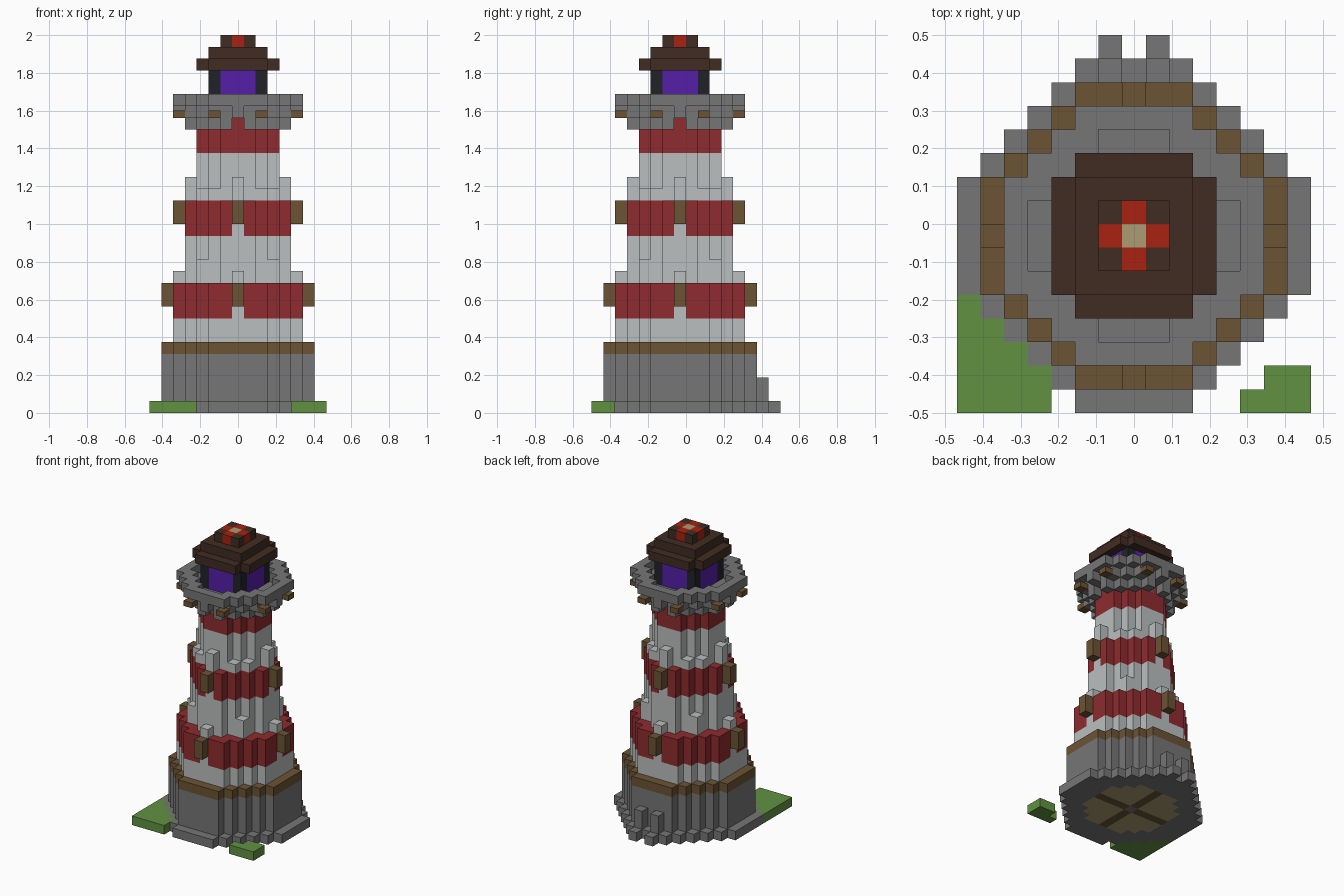
import bpy
import bmesh

if "Cube" in bpy.data.objects:
    bpy.data.objects.remove(bpy.data.objects["Cube"], do_unlink=True)

U = 1 / 16          # edge of one block
Y0 = -U / 2         # tower axis


def srgb(c):
    c /= 255
    return c / 12.92 if c <= 0.04045 else ((c + 0.055) / 1.055) ** 2.4


def material(name, r, g, b):
    m = bpy.data.materials.new(name)
    m.use_nodes = True
    col = (srgb(r), srgb(g), srgb(b), 1)
    m.diffuse_color = col
    bsdf = next(n for n in m.node_tree.nodes if n.type == 'BSDF_PRINCIPLED')
    bsdf.inputs["Base Color"].default_value = col
    bsdf.inputs["Roughness"].default_value = 0.9
    return m


STONE = material("stone_grey", 118, 118, 118)
WOOD = material("wood_brown", 107, 83, 52)
WHITE = material("plaster_white", 187, 191, 191)
RED = material("band_red", 142, 43, 46)
ROOF = material("roof_dark_brown", 64, 44, 34)
CAP = material("cap_red", 168, 34, 17)
TAN = material("sand_tan", 172, 156, 115)
GLASS = material("glass_purple", 86, 31, 168)
FRAME = material("frame_black", 33, 34, 42)
GRASS = material("grass_green", 98, 145, 66)


def octagon(r, s):
    """Cells of a stepped octagon: half-width r, corners cut at |i|+|j| > s."""
    span = range(-r, r + 1)
    return {(i, j) for i in span for j in span if abs(i) + abs(j) <= s}


def around(i, j):
    """A cell with all its mirror images and quarter turns."""
    return {(a * p, b * q) for p, q in ((i, j), (j, i)) for a in (1, -1) for b in (1, -1)}


def blocks(name, cells, z0, z1, mats, rule=None):
    """Extrude a set of grid cells from layer z0 to layer z1, outer faces only."""
    bm = bmesh.new()

    def quad(cell, pts):
        f = bm.faces.new([bm.verts.new((x * U, y * U + Y0, z * U)) for x, y, z in pts])
        f.normal_update()
        if rule:
            f.material_index = rule(cell, f.normal)

    for i, j in sorted(cells):
        ring = [(i - .5, j - .5), (i + .5, j - .5), (i + .5, j + .5), (i - .5, j + .5)]
        quad((i, j), [(x, y, z1) for x, y in ring])
        quad((i, j), [(x, y, z0) for x, y in reversed(ring)])
        for k, (di, dj) in enumerate(((0, -1), (1, 0), (0, 1), (-1, 0))):
            if (i + di, j + dj) not in cells:
                a, b = ring[k], ring[(k + 1) % 4]
                quad((i, j), [(*a, z0), (*b, z0), (*b, z1), (*a, z1)])
    bmesh.ops.remove_doubles(bm, verts=bm.verts, dist=1e-5)
    me = bpy.data.meshes.new(name)
    bm.to_mesh(me)
    bm.free()
    for m in mats:
        me.materials.append(m)
    ob = bpy.data.objects.new(name, me)
    bpy.context.collection.objects.link(ob)
    return ob


# Foundation slab, with the wooden floor pattern on its underside
FLOOR = octagon(4, 6)


def slab_rule(cell, normal):
    if normal.z > -0.5 or cell not in FLOOR or cell == (0, 0):
        return 0
    return 2 if 0 in cell else 1


slab = octagon(7, 9)
blocks("foundation_slab", slab | {(-1, 8), (1, 8)}, 0, 1, [STONE, TAN, WOOD], slab_rule)
blocks("entrance_posts", {(-1, 7), (1, 7)}, 1, 3, [STONE])

# Grass patches beside the slab
blocks("grass_right", {(i, j) for i in range(-7, -3) for j in range(-7, -2)} - slab, 0, 1, [GRASS])
blocks("grass_left", {(5, -7), (6, -7), (7, -7), (6, -6), (7, -6)}, 0, 1, [GRASS])

# Stone base and its wooden rim
blocks("stone_base", octagon(6, 8), 1, 5, [STONE])
blocks("base_rim", octagon(6, 8), 5, 6, [WOOD])

# Tower shaft, tapering upwards in white and red
low, mid, top = octagon(5, 7), octagon(4, 5), octagon(3, 4)
blocks("lower_wall", low, 6, 8, [WHITE])
blocks("lower_red_band", low - around(5, 0), 8, 11, [RED])
blocks("middle_wall", mid, 11, 15, [WHITE])
blocks("middle_red_band", mid - around(4, 0), 15, 18, [RED])
blocks("upper_wall", top, 18, 22, [WHITE])
blocks("upper_red_band", top, 22, 25, [RED])

# White pilasters and wooden shutters on the four sides of each band
blocks("lower_pilasters", around(5, 0), 8, 12, [WHITE])
blocks("lower_shutters", around(6, 0), 9, 11, [WOOD])
blocks("lower_corner_posts", around(3, 3), 11, 13, [WHITE])
blocks("middle_pilasters", around(4, 0), 15, 20, [WHITE])
blocks("middle_shutters", around(5, 0), 16, 18, [WOOD])
blocks("middle_corner_posts", around(3, 2), 18, 19, [WHITE])

# Gallery: corbels, floor and raised rim
blocks("gallery_corbels", mid - around(4, 0), 24, 25, [STONE])
blocks("gallery_floor", octagon(4, 6) | around(5, 0), 25, 26, [STONE])
blocks("gallery_brackets", around(5, 2), 25, 25.6, [WOOD])
blocks("gallery_rim", octagon(5, 7) - mid, 26, 27, [STONE])

# Lantern room
blocks("lantern_glass", octagon(2, 3), 26, 29, [GLASS])
blocks("lantern_frame", around(2, 2), 26, 29, [FRAME])

# Stepped roof with a coloured cap
blocks("roof_eaves", octagon(3, 5), 29, 30, [ROOF])
blocks("roof_tier", octagon(2, 4), 30, 31, [ROOF])


def cap_rule(cell, normal):
    if cell == (0, 0):
        return 2
    return 1 if 0 in cell else 0


blocks("roof_cap", octagon(1, 2), 31, 32, [ROOF, CAP, TAN], cap_rule)
